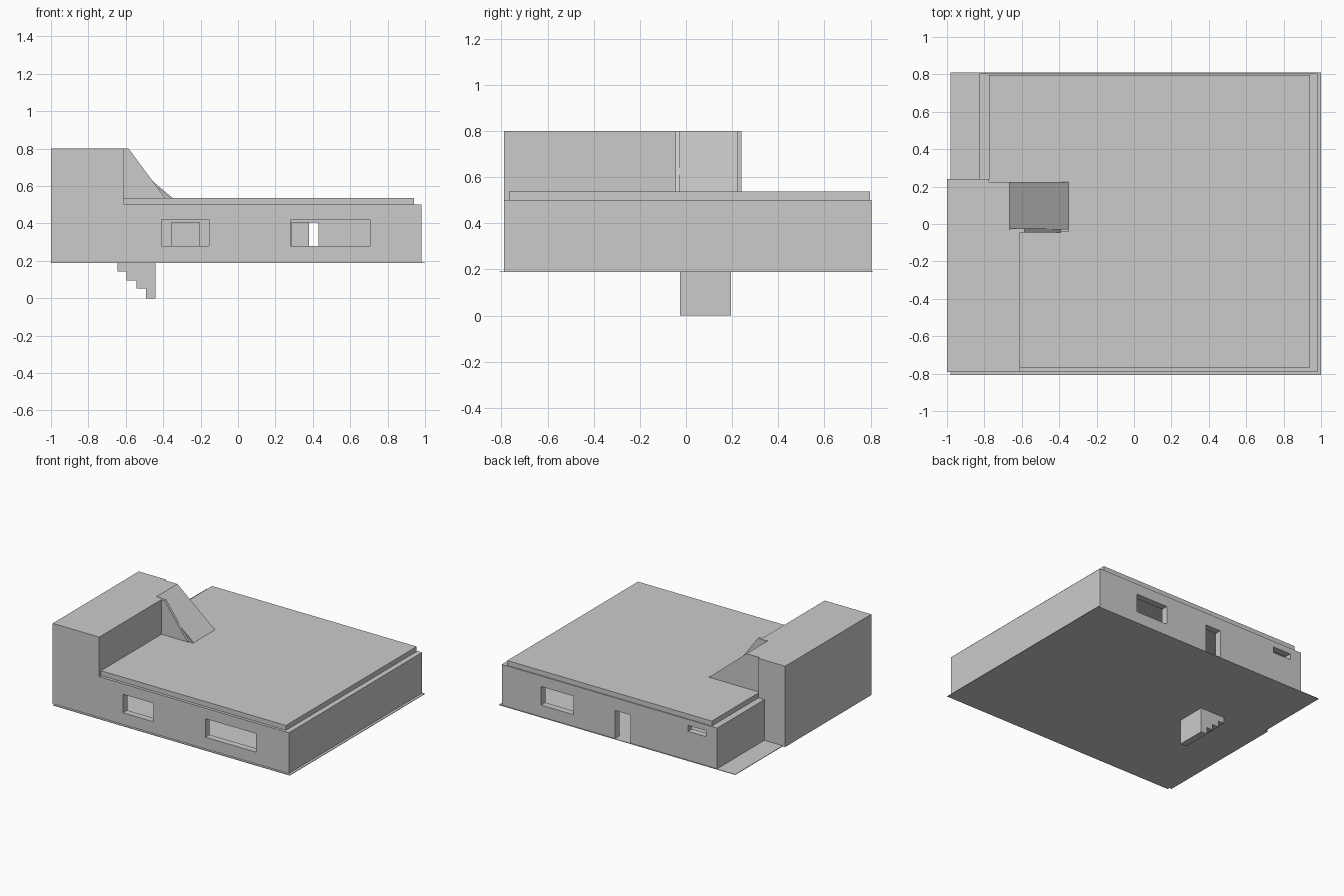
import bpy, bmesh
from mathutils import Vector

if "Cube" in bpy.data.objects:
    bpy.data.objects.remove(bpy.data.objects["Cube"])


def prism(name, profile, axis, lo, hi):
    """Extrude a flat profile along axis: 'z' uses (x, y) points, 'y' uses (x, z) points."""
    bm = bmesh.new()
    place = (lambda p: (p[0], p[1], lo)) if axis == 'z' else (lambda p: (p[0], lo, p[1]))
    face = bm.faces.new([bm.verts.new(place(p)) for p in profile])
    ext = bmesh.ops.extrude_face_region(bm, geom=[face])
    move = Vector((0, 0, hi - lo)) if axis == 'z' else Vector((0, hi - lo, 0))
    bmesh.ops.translate(bm, vec=move, verts=[v for v in ext['geom'] if isinstance(v, bmesh.types.BMVert)])
    bmesh.ops.recalc_face_normals(bm, faces=bm.faces)
    mesh = bpy.data.meshes.new(name)
    bm.to_mesh(mesh)
    bm.free()
    obj = bpy.data.objects.new(name, mesh)
    bpy.context.collection.objects.link(obj)
    return obj


def box(name, x0, x1, y0, y1, z0, z1):
    return prism(name, [(x0, y0), (x1, y0), (x1, y1), (x0, y1)], 'z', z0, z1)


def cut(wall, openings, y0, y1):
    """Cut rectangular (x0, x1, z0, z1) openings through a wall."""
    for i, (x0, x1, z0, z1) in enumerate(openings):
        cutter = box(f"{wall.name}_cutter_{i}", x0, x1, y0 - .05, y1 + .05, z0, z1)
        cutter.hide_render = True
        cutter.hide_set(True)
        cutter.display_type = 'WIRE'
        mod = wall.modifiers.new("opening", 'BOOLEAN')
        mod.operation = 'DIFFERENCE'
        mod.solver = 'EXACT'
        mod.object = cutter


T = .05                      # wall thickness
FLOOR, EAVE, TOP = .192, .5, .8
DOOR = .405

# Ground floor plate
box("floor_plate", -.98, 1.0, -.808, .81, .188, FLOOR)
box("tower_floor", -1, -.9, -.79, .24, .188, FLOOR)

# Front wall, rising into the tower, with two windows
front = prism("front_wall", [(-1, FLOOR), (.98, FLOOR), (.98, EAVE), (-.61, EAVE), (-.61, TOP), (-1, TOP)],
              'y', -.79, -.79 + T)
cut(front, [(-.41, -.155, .28, .42), (.28, .705, .28, .42)], -.79, -.79 + T)

# Back wall with window, door and small high window
back = box("back_wall", -.825, .98, .805 - T, .805, FLOOR, EAVE)
cut(back, [(.38, .65, .28, .42), (-.10, .03, .15, DOOR), (-.73, -.58, .41, .455)], .805 - T, .805)

# Side walls
box("right_wall", .98 - T, .98, -.79 + T, .805 - T, FLOOR, EAVE)
box("left_back_wall", -.825, -.825 + T, .24, .805 - T, FLOOR, EAVE)

# Tower walls and its stepped flat top
box("tower_left_wall", -1, -1 + T, -.79 + T, .24, FLOOR, TOP)
box("tower_back_wall", -1 + T, -.775, .24 - T, .24, FLOOR, TOP)
box("tower_right_wall", -.61 - T, -.61, -.79 + T, -.04, EAVE, TOP)
prism("tower_roof", [(-1 + T, -.79 + T), (-.61, -.79 + T), (-.61, -.03), (-.665, -.03), (-.665, .225),
                     (-.775, .225), (-.775, .235), (-1 + T, .235)], 'z', TOP - .04, TOP)

# Inside partition with two doorways
part = box("partition_wall", -.775, .98 - T, .205, .24, FLOOR, EAVE)
cut(part, [(-.355, -.205, .15, DOOR), (.285, .43, .15, DOOR)], .205, .24)

# Main flat roof, notched around the stairwell
prism("main_roof", [(-.775, .797), (.94, .797), (.94, -.768), (-.61, -.768), (-.61, -.04),
                    (-.35, -.04), (-.35, .225), (-.775, .225)], 'z', EAVE, .537)

# Sloping stair cover with its two side walls
prism("stair_cover", [(-.665, TOP), (-.35, .537), (-.365, .537), (-.665, TOP - .012)], 'y', -.03, .225)
prism("stair_side_front", [(-.61, .5), (-.39, .5), (-.39, .537), (-.585, TOP), (-.66, TOP), (-.66, .5)],
      'y', -.045, -.025)
prism("stair_side_back", [(-.775, .5), (-.36, .5), (-.36, .537), (-.67, .795), (-.775, .795)],
      'y', .213, .225)

# Stepped stair block hanging under the floor
steps = [(-.44, .19), (-.645, .19)]
xs, zs = [-.645, -.595, -.543, -.492, -.44], [.142, .095, .053, 0]
for i, z in enumerate(zs):
    steps += [(xs[i], z), (xs[i + 1], z)]
prism("lower_stairs", steps, 'y', -.025, .195)
